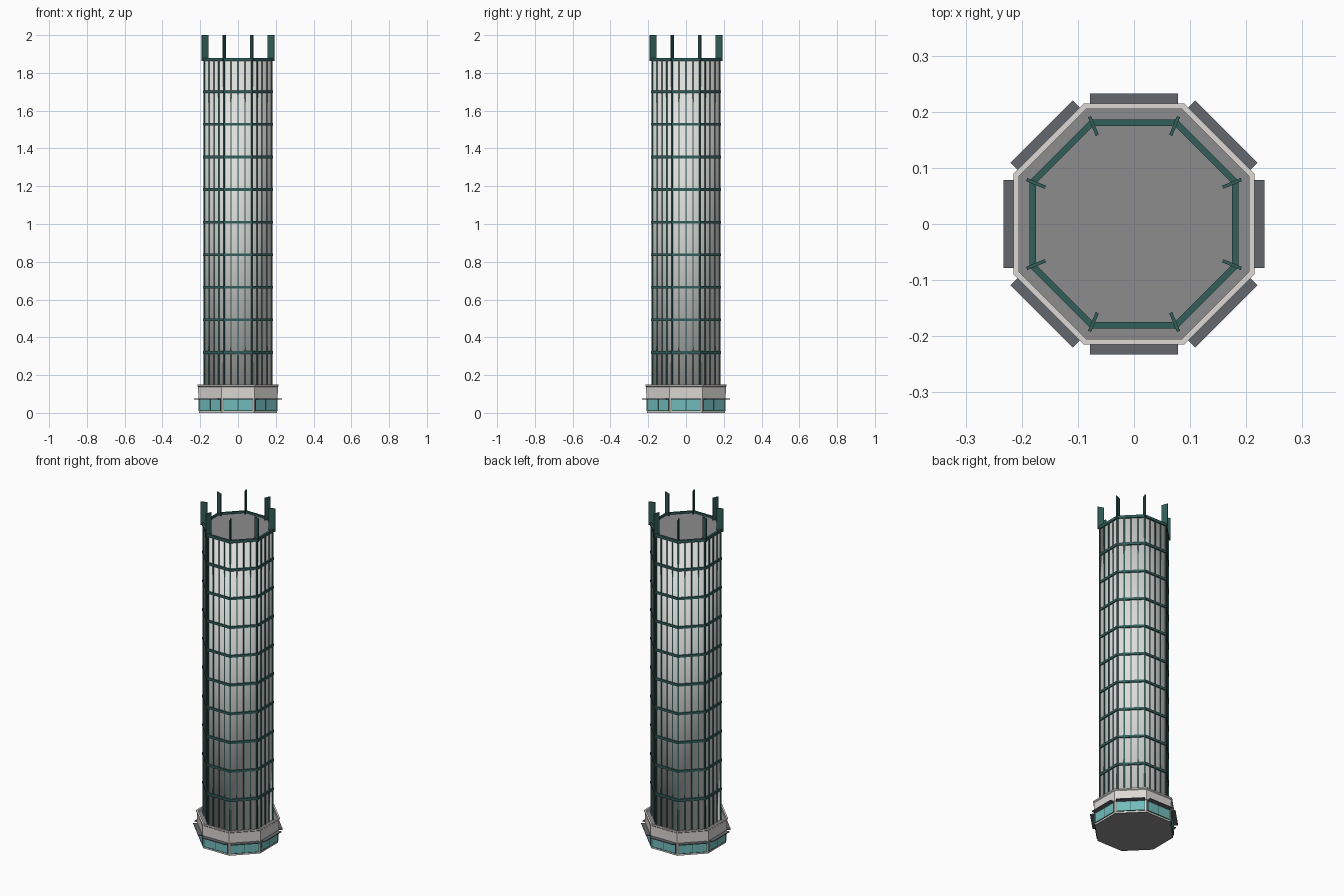
import bpy, bmesh, math
from mathutils import Matrix, Vector

cube = bpy.data.objects.get("Cube")
if cube:
    bpy.data.objects.remove(cube)


def material(name, rgb):
    m = bpy.data.materials.new(name)
    m.use_nodes = True
    m.diffuse_color = (*rgb, 1)
    m.node_tree.nodes["Principled BSDF"].inputs["Base Color"].default_value = (*rgb, 1)
    return m


CONCRETE = material("pale concrete", (0.72, 0.69, 0.66))
WALL = material("tower white", (0.74, 0.74, 0.73))
ROOF = material("roof grey", (0.27, 0.265, 0.27))
GREEN = material("dark green metal", (0.032, 0.112, 0.1))
GLASS = material("teal glass", (0.17, 0.5, 0.5))
AWNING = material("slate awning", (0.125, 0.14, 0.155))

SIDES = [math.radians(45 * k) for k in range(8)]
CORNERS = [a + math.pi / 8 for a in SIDES]
COS = math.cos(math.pi / 8)


def make_object(name, bm, mats):
    bmesh.ops.recalc_face_normals(bm, faces=bm.faces)
    mesh = bpy.data.meshes.new(name)
    bm.to_mesh(mesh)
    bm.free()
    for m in mats:
        mesh.materials.append(m)
    obj = bpy.data.objects.new(name, mesh)
    bpy.context.collection.objects.link(obj)
    return obj


def octagon_loft(name, profile, mat, cap_mat=None, closed=False, smooth=False):
    """Sweep (apothem, z) points round an octagon, capped or joined as a ring."""
    bm = bmesh.new()
    rings = [[bm.verts.new((r / COS * math.cos(a), r / COS * math.sin(a), z))
              for a in CORNERS] for r, z in profile]
    pairs = list(zip(rings, rings[1:]))
    if closed:
        pairs.append((rings[-1], rings[0]))
    for low, high in pairs:
        for i in range(8):
            j = (i + 1) % 8
            bm.faces.new((low[i], low[j], high[j], high[i]))
    if not closed:
        for ring in (rings[0], rings[-1]):
            bm.faces.new(ring).material_index = 1 if cap_mat else 0
    for f in bm.faces:
        f.smooth = smooth
    return make_object(name, bm, [mat, cap_mat] if cap_mat else [mat])


def radial_boxes(name, angles, mat, r, z, width, offsets=(0,)):
    """Boxes spanning radius range r and height range z, repeated at each angle."""
    bm = bmesh.new()
    size = Vector((r[1] - r[0], width, z[1] - z[0]))
    for a in angles:
        for off in offsets:
            centre = Vector(((r[0] + r[1]) / 2, off, (z[0] + z[1]) / 2))
            place = (Matrix.Rotation(a, 4, "Z") @ Matrix.Translation(centre)
                     @ Matrix.Diagonal(size).to_4x4())
            bmesh.ops.create_cube(bm, size=1, matrix=place)
    return make_object(name, bm, [mat])


# Base with flared parapet and sunken terrace
octagon_loft("base", [(0.206, 0), (0.206, 0.075), (0.21, 0.077), (0.211, 0.138),
                      (0.215, 0.142), (0.215, 0.15), (0.205, 0.15), (0.205, 0.135)],
             CONCRETE, ROOF)

# Shop windows, their frames and awnings
radial_boxes("base_windows", SIDES, GLASS, (0.2, 0.209), (0.012, 0.07), 0.156)
radial_boxes("window_posts", SIDES, GREEN, (0.2, 0.21), (0.012, 0.07), 0.003, (-0.0765, 0, 0.0765))
radial_boxes("window_sills", SIDES, GREEN, (0.2, 0.21), (0.01, 0.014), 0.156)
radial_boxes("awnings", SIDES, AWNING, (0.2, 0.233), (0.072, 0.077), 0.157)

# Tower shaft, softly shaded, with a flat roof plate
octagon_loft("tower_shaft", [(0.178, 0.13), (0.178, 1.864)], WALL, smooth=True)
octagon_loft("roof", [(0.177, 1.864), (0.177, 1.867)], ROOF)

# Vertical mullions on each side and ribs on the corners
radial_boxes("mullions", SIDES, GREEN, (0.175, 0.182), (0.135, 1.865), 0.006,
             (-0.037, 0, 0.037))
radial_boxes("corner_ribs", CORNERS, GREEN, (0.182, 0.197), (0.135, 1.865), 0.009)

# Floor bands and the roof rim
for i in range(9):
    z = 0.32 + i * 0.1725
    octagon_loft(f"floor_band_{i + 1}", [(0.176, z - 0.007), (0.1845, z - 0.007),
                                         (0.1845, z + 0.007), (0.176, z + 0.007)],
                 GREEN, closed=True)
octagon_loft("roof_rim", [(0.175, 1.862), (0.186, 1.862), (0.186, 1.878), (0.175, 1.878)],
             GREEN, closed=True)

# Upright fins crowning the corners
radial_boxes("crown_fins", CORNERS, GREEN, (0.171, 0.207), (1.862, 2.0), 0.006)
